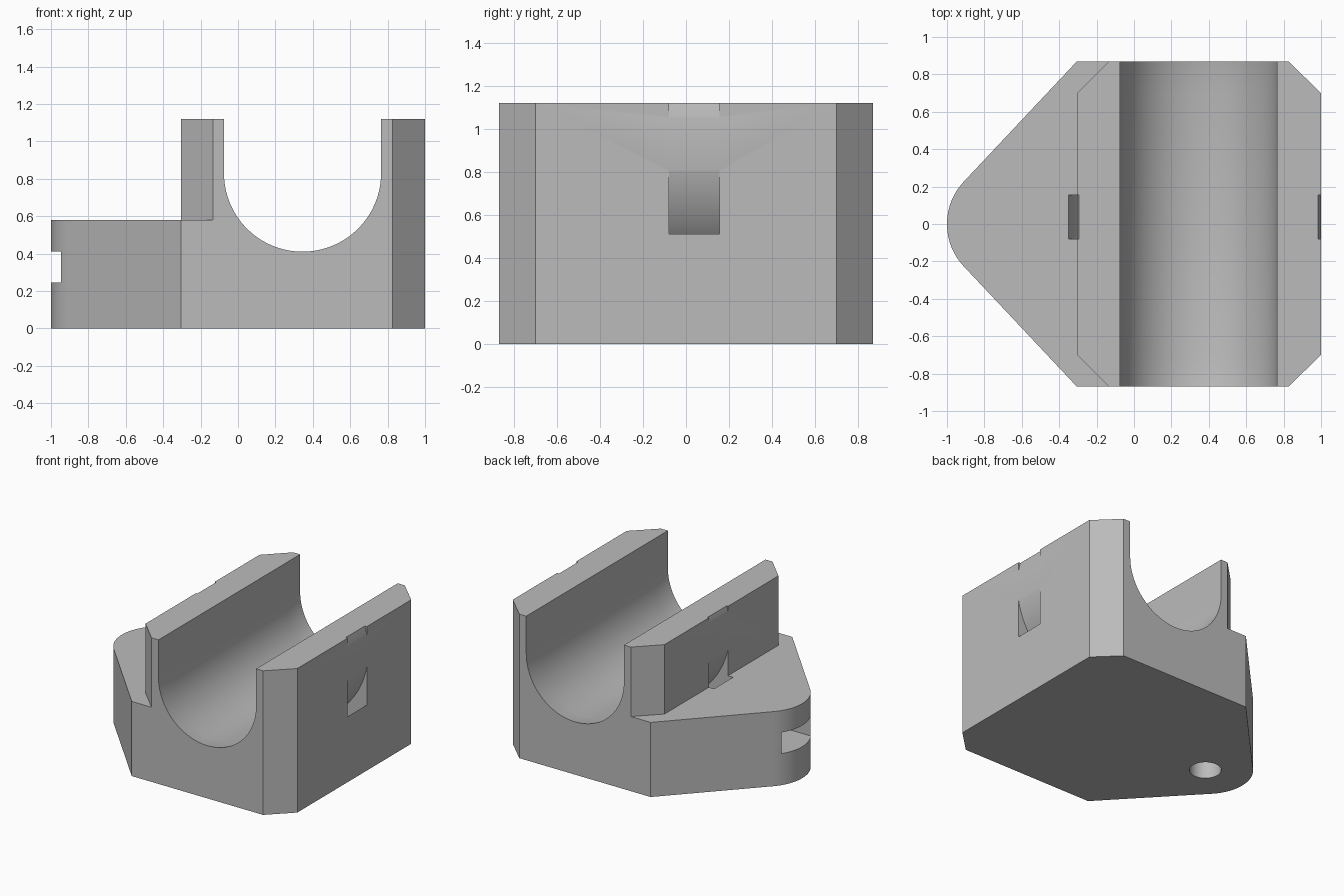
import bpy, math
from mathutils import Vector

cube = bpy.data.objects.get("Cube")
if cube:
    bpy.data.objects.remove(cube, do_unlink=True)

grey = bpy.data.materials.new("light_grey")
grey.use_nodes = True
colour = (0.5, 0.5, 0.5, 1)
grey.diffuse_color = colour
grey.node_tree.nodes["Principled BSDF"].inputs["Base Color"].default_value = colour


def loft(name, rings, closed=False):
    """Bridge equal-length rings; cap the ends, or join last to first."""
    n, count = len(rings[0]), len(rings)
    faces = [(r * n + i, r * n + (i + 1) % n,
              (r + 1) % count * n + (i + 1) % n, (r + 1) % count * n + i)
             for r in range(count if closed else count - 1) for i in range(n)]
    if not closed:
        faces += [tuple(reversed(range(n))), tuple(range((count - 1) * n, count * n))]
    mesh = bpy.data.meshes.new(name)
    mesh.from_pydata([p for ring in rings for p in ring], [], faces)
    mesh.materials.append(grey)
    obj = bpy.data.objects.new(name, mesh)
    bpy.context.collection.objects.link(obj)
    bpy.context.view_layer.objects.active = obj
    bpy.ops.object.select_all(action='DESELECT')
    obj.select_set(True)
    bpy.ops.object.mode_set(mode='EDIT')
    bpy.ops.mesh.select_all(action='SELECT')
    bpy.ops.mesh.normals_make_consistent(inside=False)
    bpy.ops.object.mode_set(mode='OBJECT')
    return obj


def prism(name, outline, z0, z1):
    return loft(name, [[(x, y, z) for x, y in outline] for z in (z0, z1)])


def arc(cx, cy, r, start, end, steps):
    angles = [math.radians(start + (end - start) * i / steps) for i in range(steps + 1)]
    return [(cx + r * math.cos(a), cy + r * math.sin(a)) for a in angles]


def boolean(target, other, operation):
    mod = target.modifiers.new(other.name, 'BOOLEAN')
    mod.operation, mod.object, mod.solver = operation, other, 'EXACT'
    bpy.ops.object.select_all(action='DESELECT')
    bpy.context.view_layer.objects.active = target
    target.select_set(True)
    bpy.ops.object.modifier_apply(modifier=mod.name)
    bpy.data.objects.remove(other, do_unlink=True)


# Base with rounded nose, and the taller chamfered bearing block
NOSE = -0.67
right_end = [(0.825, -0.87), (1, -0.7), (1, 0.7), (0.825, 0.87)]
holder = prism("bearing_holder",
               right_end + [(-0.305, 0.87)] + arc(NOSE, 0, 0.33, 137, 223, 24)
               + [(-0.305, -0.87)], 0, 0.58)
block = prism("bearing_block",
              right_end + [(-0.135, 0.87), (-0.305, 0.7), (-0.305, -0.7), (-0.135, -0.87)],
              0, 1.12)
boolean(holder, block, 'UNION')

# U-shaped bearing seat, sinking slightly inside the end lips
BORE_X = 0.345


def seat_ring(y, drop):
    curve = arc(BORE_X, 0.83 - drop, 0.42, 180, 360, 64)
    outline = [(BORE_X - 0.42, 1.3)] + curve + [(BORE_X + 0.42, 1.3)]
    return [(x, y, z) for x, z in outline]


seat = loft("bearing_seat", [seat_ring(y, d) for y, d in
                             ((-0.9, 0), (-0.87, 0), (-0.7, 0.03),
                              (0.7, 0.03), (0.87, 0), (0.9, 0))])
boolean(holder, seat, 'DIFFERENCE')

# Curved strap channel running around the seat
section = [(0.666, -0.08), (0.778, -0.08), (0.778, 0.155), (0.666, 0.155)]
channel = loft("strap_channel", [
    [(BORE_X + r * math.cos(a), y, 0.93 + r * math.sin(a)) for r, y in section]
    for a in (math.tau * i / 128 for i in range(128))], closed=True)
boolean(holder, channel, 'DIFFERENCE')

# Nut pocket opening through the nose, and the screw hole from below
pocket = prism("nut_pocket", [(-1.1, -0.18), (-0.56, -0.18), (-0.456, 0),
                              (-0.56, 0.18), (-1.1, 0.18)], 0.245, 0.41)
boolean(holder, pocket, 'DIFFERENCE')
hole = prism("screw_hole", arc(NOSE + 0.01, 0, 0.113, 0, 348.75, 31), -0.1, 0.5)
boolean(holder, hole, 'DIFFERENCE')

bpy.ops.object.select_all(action='DESELECT')
holder.select_set(True)
bpy.context.view_layer.objects.active = holder
bpy.ops.object.shade_smooth_by_angle(angle=math.radians(30))
